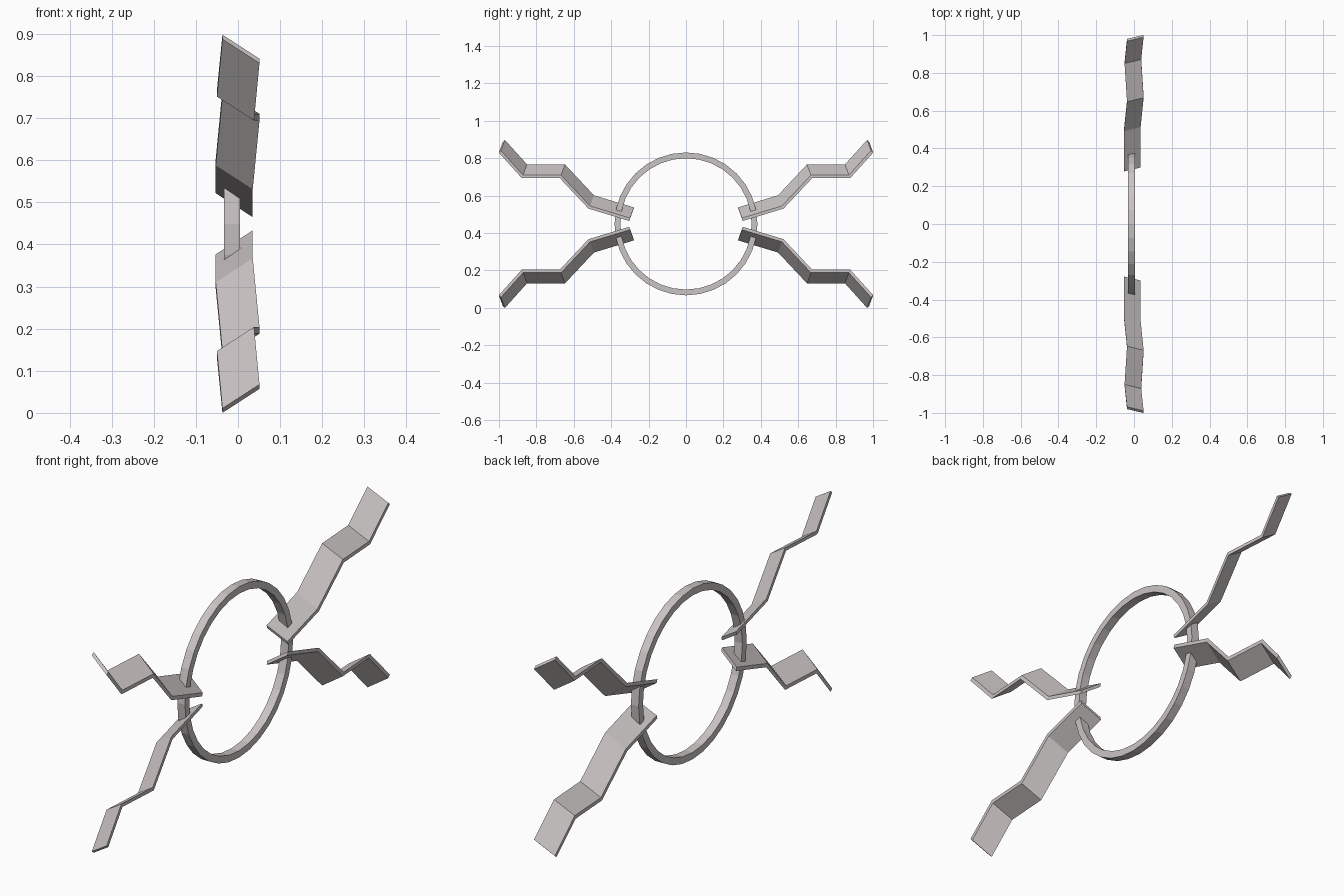
import bpy
import bmesh
import math
from mathutils import Vector

cube = bpy.data.objects.get("Cube")
if cube:
    bpy.data.objects.remove(cube, do_unlink=True)

MID_Z = 0.449

metal = bpy.data.materials.new("pale warm grey")
colour = (0.60, 0.56, 0.555, 1.0)
metal.diffuse_color = colour
metal.use_nodes = True
metal.node_tree.nodes["Principled BSDF"].inputs["Base Color"].default_value = colour


def make_object(name, bm):
    bmesh.ops.recalc_face_normals(bm, faces=bm.faces)
    mesh = bpy.data.meshes.new(name)
    bm.to_mesh(mesh)
    bm.free()
    mesh.materials.append(metal)
    obj = bpy.data.objects.new(name, mesh)
    bpy.context.collection.objects.link(obj)
    return obj


def below(path, thickness):
    """Mitred offset of a bent path in the y-z plane."""
    normals = []
    for a, b in zip(path, path[1:]):
        d = (b - a).yz.normalized()
        normals.append(Vector((0, d.y, -d.x)))
    result = []
    for i, p in enumerate(path):
        n1 = normals[max(i - 1, 0)]
        n2 = normals[min(i, len(normals) - 1)]
        m = (n1 + n2).normalized()
        result.append(p + m * thickness / m.dot(n1))
    return result


# Bent strip: zigzag path of the upper edge, swept sideways with a tilt
path = [Vector(p) for p in (
    (-0.053, 0.278, 0.537), (-0.053, 0.492, 0.602), (-0.037, 0.647, 0.767),
    (-0.050, 0.850, 0.767), (-0.037, 0.968, 0.898))]
sweep = Vector((0.088, 0.021, -0.057))


def strip(name, side_y, side_z):
    bm = bmesh.new()
    low = below(path, 0.016)
    rows = []
    for top, bottom in zip(path, low):
        row = []
        for p in (top, top + sweep, bottom + sweep, bottom):
            row.append(bm.verts.new((p.x, p.y * side_y, MID_Z + (p.z - MID_Z) * side_z)))
        rows.append(row)
    for a, b in zip(rows, rows[1:]):
        for i in range(4):
            j = (i + 1) % 4
            bm.faces.new((a[i], a[j], b[j], b[i]))
    bm.faces.new(rows[0])
    bm.faces.new(rows[-1])
    return make_object(name, bm)


for y_name, side_y in (("front", -1), ("back", 1)):
    for z_name, side_z in (("upper", 1), ("lower", -1)):
        strip(f"{z_name}_{y_name}_strip", side_y, side_z)

# Upright flat ring joining the strips
bm = bmesh.new()
segments = 32
section = ((-0.033, 0.382), (0.005, 0.382), (0.005, 0.351), (-0.033, 0.351))
loops = []
for k in range(segments):
    a = math.tau * k / segments
    loops.append([bm.verts.new((x, r * math.cos(a), MID_Z + r * math.sin(a)))
                  for x, r in section])
for k in range(segments):
    a, b = loops[k], loops[(k + 1) % segments]
    for i in range(4):
        j = (i + 1) % 4
        bm.faces.new((a[i], a[j], b[j], b[i]))
make_object("ring", bm)
